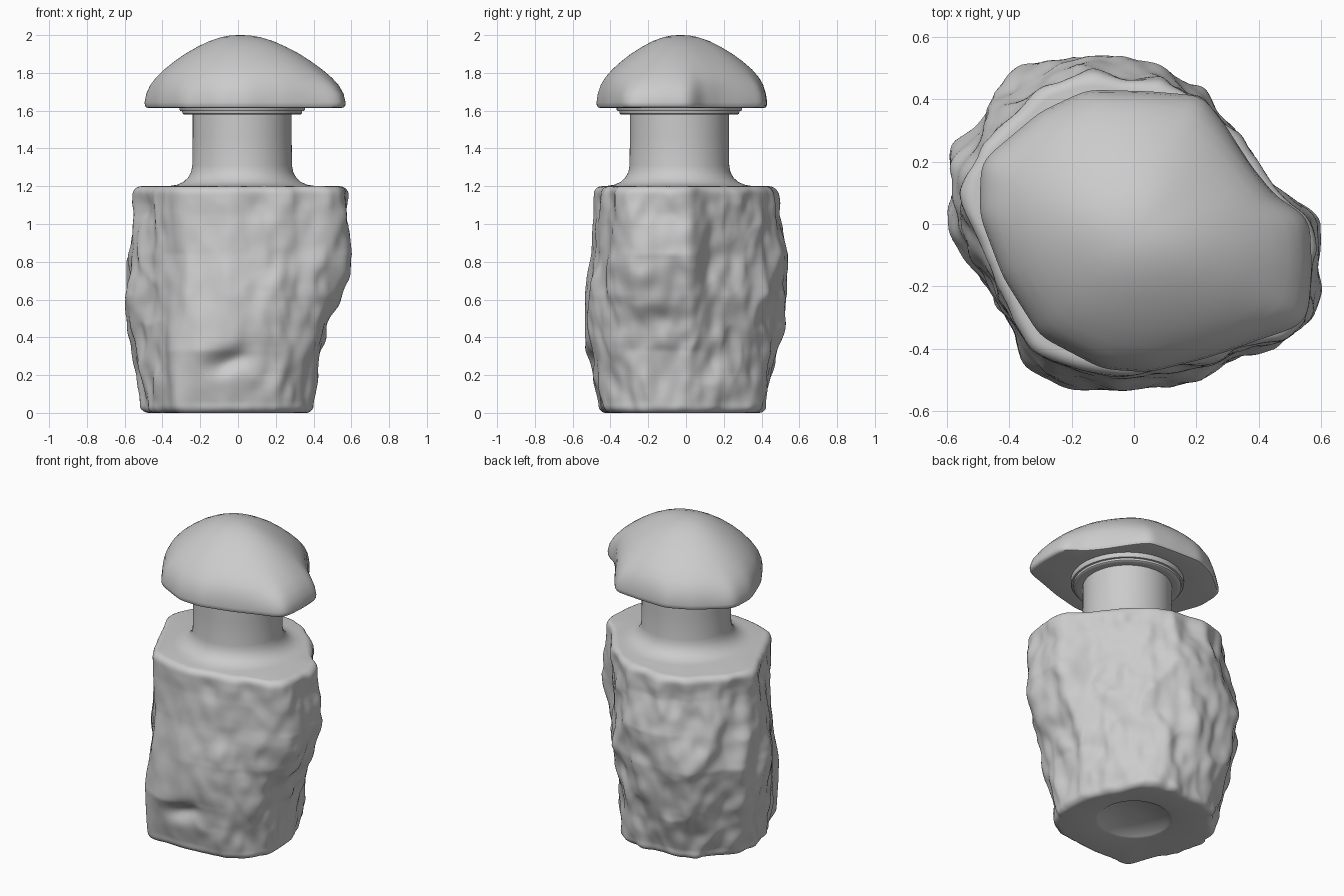
import bpy, bmesh, math
from mathutils import Vector, noise

if "Cube" in bpy.data.objects:
    bpy.data.objects.remove(bpy.data.objects["Cube"])

N = 216
ANG = [2 * math.pi * i / N for i in range(N)]
NX, NY = 0.022, -0.035          # neck centre


def polar(pts, passes=6):
    """Radius of a closed outline in every direction, slightly rounded."""
    out = []
    for a in ANG:
        c, s = math.cos(a), math.sin(a)
        best = 0.0
        for (x1, y1), (x2, y2) in zip(pts, pts[1:] + pts[:1]):
            ex, ey = x2 - x1, y2 - y1
            d = c * ey - s * ex
            if abs(d) < 1e-9:
                continue
            t = (x1 * ey - y1 * ex) / d
            u = (x1 * s - y1 * c) / d
            if t > 0 and -1e-6 <= u <= 1 + 1e-6:
                best = max(best, t)
        out.append(best)
    for _ in range(passes):
        out = [(out[i - 1] + 2 * out[i] + out[(i + 1) % N]) / 4 for i in range(N)]
    return out


def ring(radii, z, cx=0.0, cy=0.0):
    return [(cx + r * math.cos(a), cy + r * math.sin(a), z) for r, a in zip(radii, ANG)]


def circle(r, z):
    return ring([r] * N, z, NX, NY)


def loft(name, rings, angle=40):
    bm = bmesh.new()
    vs = [[bm.verts.new(p) for p in r] for r in rings]
    for a, b in zip(vs, vs[1:]):
        for i in range(N):
            j = (i + 1) % N
            bm.faces.new((a[i], a[j], b[j], b[i]))
    bm.faces.new(vs[0][::-1])
    bm.faces.new(vs[-1])
    bmesh.ops.recalc_face_normals(bm, faces=bm.faces)
    me = bpy.data.meshes.new(name)
    bm.to_mesh(me)
    bm.free()
    ob = bpy.data.objects.new(name, me)
    bpy.context.collection.objects.link(ob)
    bpy.ops.object.select_all(action='DESELECT')
    ob.select_set(True)
    bpy.context.view_layer.objects.active = ob
    bpy.ops.object.shade_smooth_by_angle(angle=math.radians(angle))
    return ob


# Rock outlines from the foot to the shoulder
base = [(.385, .02), (.4, -.26), (.3, -.36), (.2, -.43), (-.05, -.46), (-.33, -.46), (-.38, -.33),
        (-.49, -.12), (-.51, .14), (-.4, .25), (-.32, .37), (0, .42), (.18, .37), (.25, .28)]
low = [(.42, .02), (.42, -.28), (.36, -.38), (.2, -.48), (0, -.535), (-.2, -.535), (-.37, -.46),
       (-.38, -.34), (-.5, -.15), (-.55, 0), (-.55, .2), (-.42, .33), (-.33, .47),
       (-.05, .48), (.15, .42), (.25, .33), (.38, .12)]
mid = [(.54, .03), (.55, -.25), (.47, -.36), (.22, -.5), (-.05, -.535), (-.28, -.48),
       (-.38, -.34), (-.5, -.16), (-.585, -.05), (-.595, .2), (-.48, .38), (-.38, .5),
       (-.05, .54), (.12, .48), (.26, .37), (.42, .13)]
upper = [(.595, .03), (.6, -.12), (.58, -.28), (.47, -.37), (.2, -.47), (-.05, -.51),
         (-.27, -.45), (-.38, -.31), (-.5, -.14), (-.565, -.04), (-.57, .17), (-.45, .36),
         (-.3, .5), (-.05, .545), (.1, .48), (.26, .37), (.41, .14)]
top = [(.57, .03), (.57, -.27), (.5, -.36), (.2, -.45), (-.02, -.49), (-.2, -.46), (-.33, -.41),
       (-.4, -.27), (-.545, .03), (-.54, .16), (-.5, .25), (-.4, .34), (-.28, .44),
       (-.17, .48), (0, .47), (.2, .42), (.28, .33), (.48, .08)]
levels = [(0.05, polar(base, 4)), (.33, polar(low, 4)), (.62, polar(mid, 4)),
          (.84, polar(upper, 4)), (1.05, polar(top, 4)), (1.2, polar(top))]


def blend(z):
    z = min(max(z, .05), 1.2)
    for (z0, a), (z1, b) in zip(levels, levels[1:]):
        if z <= z1:
            t = (z - z0) / (z1 - z0)
            return [p + (q - p) * t for p, q in zip(a, b)]


def bump(x, z, cx, cz, wx, wz):
    return math.exp(-((x - cx) / wx) ** 2 - ((z - cz) / wz) ** 2)


def step(v, a, b):
    t = min(1, max(0, (v - a) / (b - a)))
    return t * t * (3 - 2 * t)


def rock_ring(z, inset):
    radii = []
    fade = min(1, .4 + min(z + .06, 1.2 - z) / .15)
    for r, a in zip(blend(z), ANG):
        x, y = r * math.cos(a), r * math.sin(a)
        n = noise.noise(Vector((x * 7, y * 7, z * 4.5)))
        n += .6 * noise.noise(Vector((x * 14 + 5, y * 14, z * 9)))
        ridge = .3 - abs(noise.noise(Vector((x * 5 + 9, y * 5, z * 3))))
        calm = step(-y, .2, .4) * step(-x, -.25, .05)      # smoother front-left face
        d = (1 - .65 * calm) * fade * (.023 * n + .03 * ridge)
        if y < 0:         # chipped hollow slanting across the low front
            d -= .055 * bump(x, z, -.04, .28 + .25 * (x + .04), .12, .06) * step(-y, .2, .35)
        if x > 0:         # undercut below the right-hand block
            d -= .03 * bump(y, z, -.13, .5, .15, .06) * step(x, .2, .35)
        radii.append(r + d - inset)
    return ring(radii, z)


# Rock body with recessed base, rounded rims, flared neck on top
rings = [ring([.02] * N, .022), ring([.19] * N, .02), ring([.21] * N, .004), ring([.23] * N, 0)]
R = .04
arc = [math.pi / 2 * k / 5 for k in range(6)]
rings += [rock_ring(R - R * math.cos(t), R - R * math.sin(t)) for t in arc]
STEPS = 84
rings += [rock_ring(R + (1.2 - 2 * R) * k / STEPS, 0) for k in range(1, STEPS)]
rings += [rock_ring(1.2 - R + R * math.sin(t), R - R * math.cos(t)) for t in arc]
rings += [circle(r, z) for r, z in [(.38, 1.202), (.345, 1.208), (.312, 1.222), (.287, 1.245),
                                    (.27, 1.275), (.264, 1.31), (.262, 1.46), (.262, 1.6)]]
loft("rock_bottle", rings)

# Stopper collar under the cap
loft("cap_collar", [circle(r, z) for r, z in [(.25, 1.582), (.29, 1.58), (.31, 1.58), (.316, 1.585),
                                              (.318, 1.597), (.328, 1.599), (.332, 1.605), (.332, 1.63)]])

# Domed cap: irregular rim fading into a smooth crown
cap = polar([(.562, .03), (.57, -.15), (.555, -.32), (.43, -.36), (.25, -.425), (.05, -.475),
             (-.1, -.465), (-.3, -.36), (-.42, -.17), (-.495, .03), (-.49, .2), (-.3, .36),
             (-.15, .43), (.05, .425), (.22, .41), (.29, .32), (.38, .18), (.47, .07)], 8)
crown = cap
for _ in range(200):
    crown = [(crown[i - 1] + crown[i] + crown[(i + 1) % N]) / 3 for i in range(N)]
rings = [circle(.1, 1.63), circle(.32, 1.63)]
for f, z in [(.965, 1.615), (.985, 1.618), (.998, 1.628), (1, 1.645), (.985, 1.69), (.95, 1.735),
             (.895, 1.775), (.81, 1.818), (.705, 1.86), (.59, 1.9), (.455, 1.938), (.33, 1.968),
             (.2, 1.989), (.1, 1.998), (.02, 2.0)]:
    t = step(z, 1.65, 1.85)
    rings.append([(x + .01 * (1 - f), y - .03 * (1 - f), zz) for x, y, zz in
                  ring([f * (p + (q - p) * t) for p, q in zip(cap, crown)], z)])
loft("domed_cap", rings)
